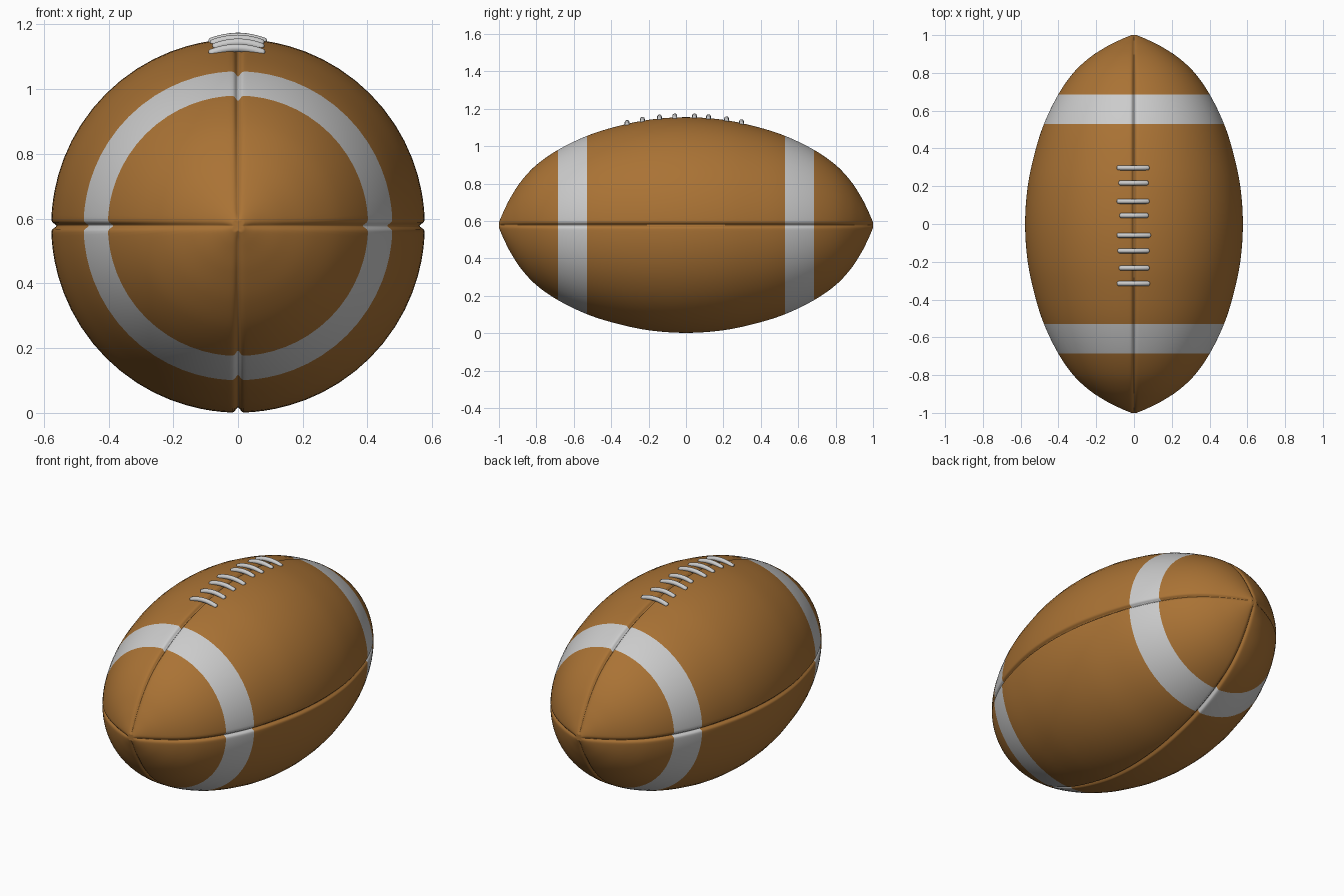
import bpy, bmesh
from math import pi, sin, cos, exp
from mathutils import Vector

if "Cube" in bpy.data.objects:
    bpy.data.objects.remove(bpy.data.objects["Cube"])

CZ = 0.578  # height of the long axis


def material(name, rgb):
    m = bpy.data.materials.new(name)
    m.diffuse_color = (*rgb, 1)
    m.use_nodes = True
    m.node_tree.nodes["Principled BSDF"].inputs["Base Color"].default_value = m.diffuse_color
    return m


leather = material("brown_leather", (0.40, 0.17, 0.035))
white = material("white_paint", (0.8, 0.8, 0.8))

# Half profile: distance along the axis, radius
HALF = [(0, .577), (.2, .563), (.38, .525), (.53, .477), (.685, .402),
        (.8, .322), (.88, .237), (.94, .145), (.98, .065), (1, .018)]


def smooth_profile(pts, steps=6):
    p = [Vector((-pts[1][0], pts[1][1]))] + [Vector(q) for q in pts]
    p.append(2 * p[-1] - p[-2])
    out = []
    for i in range(1, len(p) - 2):
        a, b, c, d = p[i - 1:i + 3]
        for k in range(steps):
            t = k / steps
            h = t * t * (3 - 2 * t)
            # Hermite with chord-scaled tangents
            L = (c - b).length
            m1 = (c - a) / ((c - b).length + (b - a).length) * L
            m2 = (d - b) / ((d - c).length + (c - b).length) * L
            out.append(b * (1 - h) + c * h + m1 * (t**3 - 2*t*t + t) + m2 * (t**3 - t*t))
    out.append(p[-2])
    return out


half = smooth_profile(HALF)
rings = [(-q.x, q.y) for q in reversed(half[1:])] + [(q.x, q.y) for q in half]


def radius_at(y):
    for (y0, r0), (y1, r1) in zip(rings, rings[1:]):
        if y0 <= y <= y1:
            return r0 + (r1 - r0) * (y - y0) / (y1 - y0)


# Angles around the axis, packed tightly beside the four seams
near = [0, .006, .012, .019, .028, .04, .06, .09, .14, .2, .28, .37, .47, .57, .68]
quarter = near + [pi / 4] + [pi / 2 - a for a in reversed(near[1:])]
angles = [q * pi / 2 + a for q in range(4) for a in quarter]

# Ball body with sunken seams and painted bands
bm = bmesh.new()
grid = []
for y, r in rings:
    row = []
    for a in angles:
        off = a % (pi / 2)
        arc = min(off, pi / 2 - off) * r
        rr = r - min(.016, r * .3) * exp(-(arc / .009) ** 2)
        row.append(bm.verts.new((rr * cos(a), y, CZ + rr * sin(a))))
    grid.append(row)
n = len(angles)
for i in range(len(grid) - 1):
    mid = abs(rings[i][0] + rings[i + 1][0]) / 2
    for j in range(n):
        k = (j + 1) % n
        f = bm.faces.new((grid[i][j], grid[i + 1][j], grid[i + 1][k], grid[i][k]))
        f.material_index = 1 if .53 < mid < .685 else 0
        f.smooth = True
# Dimpled tips
for row, y in ((grid[0], -.992), (grid[-1], .992)):
    c = bm.verts.new((0, y, CZ))
    for j in range(n):
        bm.faces.new((row[j], row[(j + 1) % n], c)).smooth = True
bmesh.ops.recalc_face_normals(bm, faces=bm.faces)
me = bpy.data.meshes.new("ball_body")
bm.to_mesh(me)
bm.free()
me.materials.append(leather)
me.materials.append(white)
bpy.context.collection.objects.link(bpy.data.objects.new("ball_body", me))


# Cross laces: position along the ball, left and right ends
LACES = [(.297, -.09, .08), (.217, -.08, .075), (.12, -.09, .08), (.045, -.075, .075),
         (-.06, -.09, .088), (-.142, -.085, .08), (-.233, -.078, .08), (-.315, -.09, .083)]


def lace(idx, y, x0, x1):
    cu = bpy.data.curves.new("lace_curve", "CURVE")
    cu.dimensions = "3D"
    cu.bevel_depth = .013
    cu.bevel_resolution = 3
    cu.use_fill_caps = True
    sp = cu.splines.new("POLY")
    ts = [-1, -.985, -.95, -.9] + [-.75 + .15 * i for i in range(11)] + [.9, .95, .985, 1]
    sp.points.add(len(ts) - 1)
    r = radius_at(y)
    for p, t in zip(sp.points, ts):
        x = (x0 + x1) / 2 + t * (x1 - x0) / 2
        a = x / r
        rr = r + .008 - .011 * t * t
        p.co = (rr * sin(a), y, CZ + rr * cos(a), 1)
        p.radius = {1: .35, .985: .7, .95: .95}.get(abs(t), 1)
    tmp = bpy.data.objects.new("lace_helper", cu)
    bpy.context.collection.objects.link(tmp)
    bpy.context.view_layer.update()
    mesh = bpy.data.meshes.new_from_object(tmp.evaluated_get(bpy.context.evaluated_depsgraph_get()))
    bpy.data.objects.remove(tmp)
    for f in mesh.polygons:
        f.use_smooth = True
    mesh.materials.clear()
    mesh.materials.append(white)
    bpy.context.collection.objects.link(bpy.data.objects.new(f"lace_{idx}", mesh))


for i, spec in enumerate(LACES):
    lace(i + 1, *spec)
